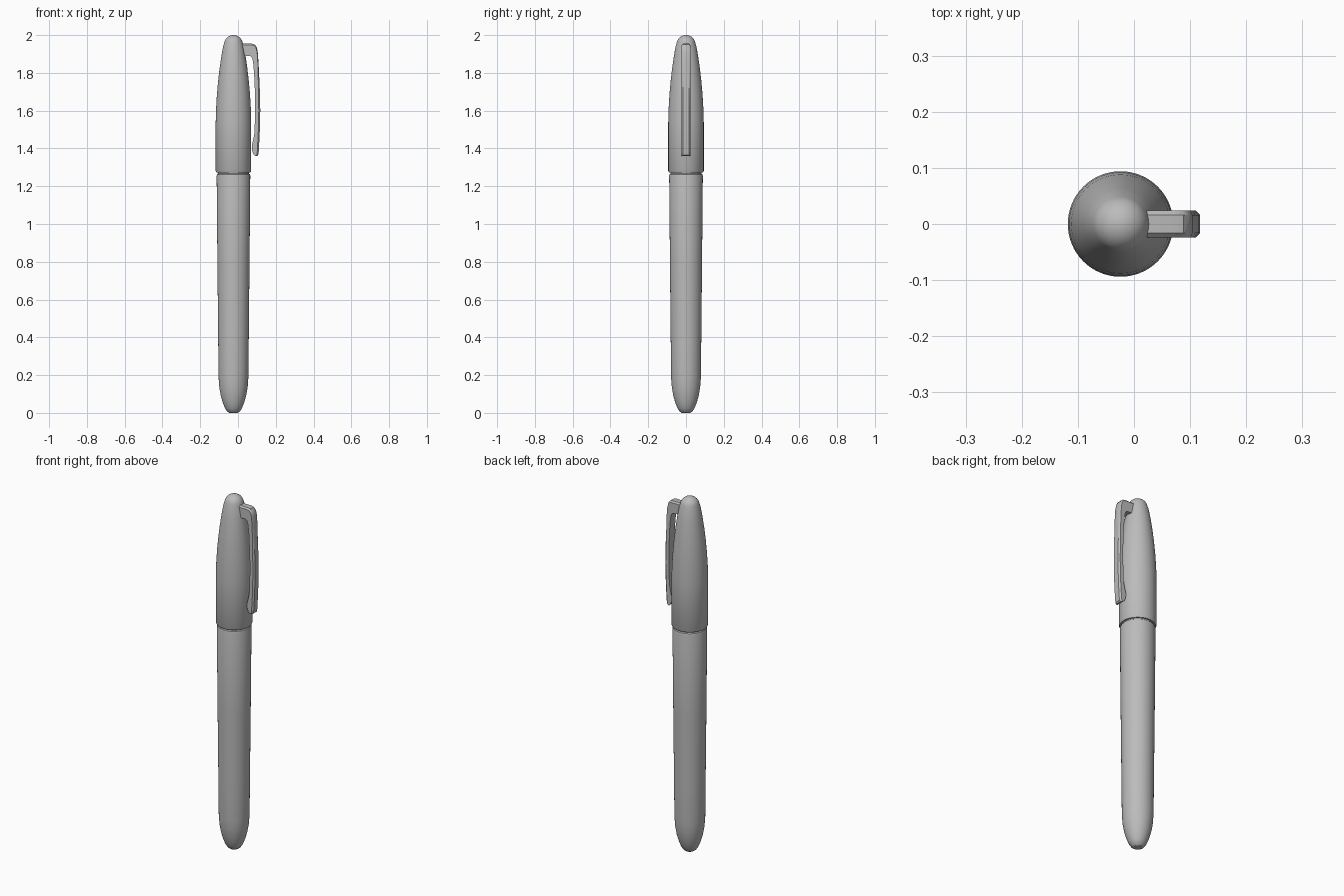
import bpy, bmesh, math

cube = bpy.data.objects.get("Cube")
if cube:
    bpy.data.objects.remove(cube, do_unlink=True)

AXIS_X = -0.024

grey = bpy.data.materials.new("plain grey")
grey.use_nodes = True
COLOUR = (0.5, 0.5, 0.5, 1)
grey.diffuse_color = COLOUR
grey.node_tree.nodes["Principled BSDF"].inputs["Base Color"].default_value = COLOUR


def finish(bm, name, angle):
    bmesh.ops.remove_doubles(bm, verts=bm.verts, dist=1e-5)
    bmesh.ops.recalc_face_normals(bm, faces=bm.faces)
    mesh = bpy.data.meshes.new(name)
    bm.to_mesh(mesh)
    bm.free()
    mesh.materials.append(grey)
    obj = bpy.data.objects.new(name, mesh)
    bpy.context.collection.objects.link(obj)
    bpy.ops.object.select_all(action='DESELECT')
    obj.select_set(True)
    bpy.context.view_layer.objects.active = obj
    bpy.ops.object.shade_smooth_by_angle(angle=math.radians(angle))
    return obj


def lathe(name, profile, sides=64):
    """Revolve (radius, z) points around the pen axis."""
    bm = bmesh.new()
    verts = [bm.verts.new((AXIS_X + r, 0, z)) for r, z in profile]
    edges = [bm.edges.new(pair) for pair in zip(verts, verts[1:])]
    bmesh.ops.spin(bm, geom=verts + edges, cent=(AXIS_X, 0, 0), axis=(0, 0, 1),
                   angle=math.tau, steps=sides, use_duplicate=False)
    return finish(bm, name, 32)


# Barrel with a blunt rounded end and a chamfered shoulder under the cap
lathe("barrel", [(0, 0), (0.022, 0), (0.034, 0.008), (0.045, 0.025),
                 (0.057, 0.055), (0.067, 0.09), (0.075, 0.135), (0.079, 0.19),
                 (0.081, 0.4), (0.085, 0.8), (0.089, 1.255), (0.087, 1.263),
                 (0.082, 1.267), (0.082, 1.3), (0, 1.3)])

# Cap: domed tip, swelling taper, straight skirt
dome = [(0.05 * math.cos(math.radians(a)), 1.95 + 0.05 * math.sin(math.radians(a)))
        for a in range(10, 91, 10)]
lathe("cap", [(0, 1.29), (0.082, 1.29), (0.082, 1.272), (0.09, 1.272),
              (0.094, 1.28), (0.094, 1.54), (0.092, 1.61), (0.088, 1.68),
              (0.082, 1.75), (0.074, 1.82), (0.064, 1.89), (0.055, 1.94)] + dome)


# Clip: chamfered bar lofted through outer/inner point pairs
def clip(stations, half=0.024, bevel=0.008):
    bm = bmesh.new()
    rings = []
    for ox, oz, ix, iz in stations:
        length = math.hypot(ox - ix, oz - iz)
        t = bevel / length
        mx, mz = ox + (ix - ox) * t, oz + (iz - oz) * t
        section = [(ix, -half, iz), (mx, -half, mz), (ox, bevel - half, oz),
                   (ox, half - bevel, oz), (mx, half, mz), (ix, half, iz)]
        rings.append([bm.verts.new(p) for p in section])
    for a, b in zip(rings, rings[1:]):
        for i in range(len(a)):
            j = (i + 1) % len(a)
            bm.faces.new((a[i], a[j], b[j], b[i]))
    bm.faces.new(rings[0])
    bm.faces.new(rings[-1])
    return finish(bm, "pocket_clip", 30)


clip([(0.0, 1.955, 0.0, 1.89),
      (0.072, 1.955, 0.062, 1.89),
      (0.088, 1.951, 0.071, 1.886),
      (0.098, 1.939, 0.077, 1.872),
      (0.104, 1.915, 0.081, 1.845),
      (0.109, 1.85, 0.085, 1.80),
      (0.116, 1.70, 0.090, 1.69),
      (0.118, 1.60, 0.091, 1.60),
      (0.115, 1.48, 0.087, 1.48),
      (0.113, 1.44, 0.080, 1.445),
      (0.111, 1.41, 0.073, 1.415),
      (0.110, 1.385, 0.074, 1.39),
      (0.107, 1.366, 0.081, 1.37),
      (0.101, 1.36, 0.090, 1.361)])
